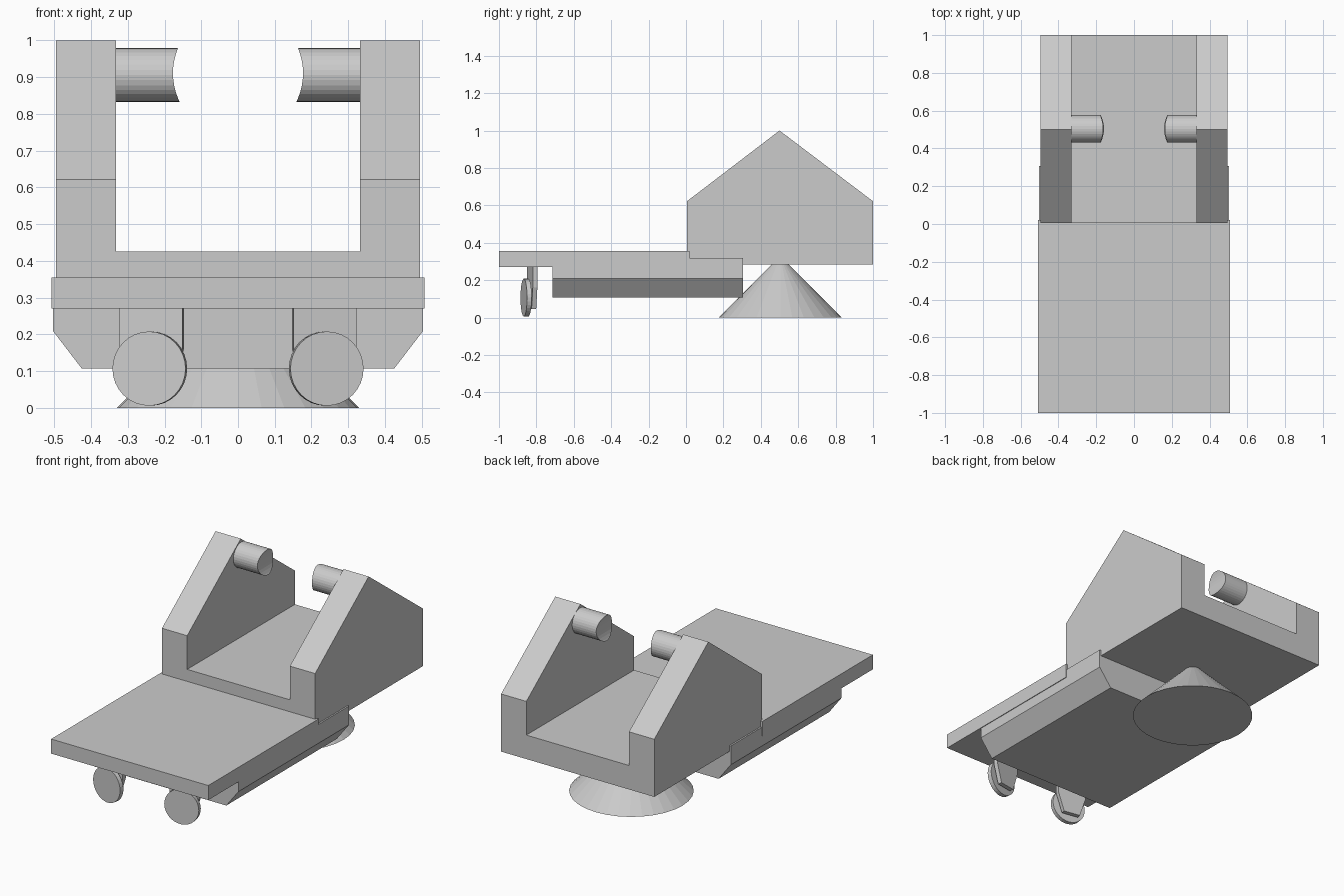
import bpy, bmesh
from math import radians, pi, sin, cos
from mathutils import Matrix

if "Cube" in bpy.data.objects:
    bpy.data.objects.remove(bpy.data.objects["Cube"])


def finish(name, bm, matrix=None):
    bmesh.ops.recalc_face_normals(bm, faces=bm.faces)
    if matrix is not None:
        bm.transform(matrix)
    mesh = bpy.data.meshes.new(name)
    bm.to_mesh(mesh)
    bm.free()
    obj = bpy.data.objects.new(name, mesh)
    bpy.context.collection.objects.link(obj)
    return obj


def prism(name, profile, axis, lo, hi, matrix=None):
    """Extrude a closed profile: (y, z) points along x, or (x, z) points along y."""
    bm = bmesh.new()
    place = (lambda p, t: (t, p[0], p[1])) if axis == 'x' else (lambda p, t: (p[0], t, p[1]))
    a = [bm.verts.new(place(p, lo)) for p in profile]
    b = [bm.verts.new(place(p, hi)) for p in profile]
    bm.faces.new(a)
    bm.faces.new(b[::-1])
    n = len(profile)
    for i in range(n):
        j = (i + 1) % n
        bm.faces.new((a[i], b[i], b[j], a[j]))
    return finish(name, bm, matrix)


def box(name, x, y, z):
    return prism(name, [(x[0], z[0]), (x[1], z[0]), (x[1], z[1]), (x[0], z[1])], 'y', *y)


def cone(name, r1, r2, depth, matrix, sides=32):
    bm = bmesh.new()
    bmesh.ops.create_cone(bm, cap_ends=True, segments=sides,
                          radius1=r1, radius2=r2, depth=depth)
    return finish(name, bm, matrix)


def cut(obj, cutter):
    mod = obj.modifiers.new("cut", 'BOOLEAN')
    mod.operation = 'DIFFERENCE'
    mod.solver = 'EXACT'
    mod.object = cutter
    bpy.context.view_layer.objects.active = obj
    bpy.ops.object.modifier_apply(modifier=mod.name)
    bpy.data.objects.remove(cutter)


# Cradle: gabled block with a wide slot leaving two walls and a floor
cradle = prism("cradle", [(0.005, 0.285), (1.0, 0.285), (1.0, 0.622), (0.5, 1.0), (0.005, 0.622)],
               'x', -0.495, 0.495)
cut(cradle, box("slot_cutter", (-0.332, 0.332), (-0.2, 1.2), (0.425, 1.2)))

# Flat deck and chamfered underbody
box("deck", (-0.508, 0.508), (-1.0, 0.02), (0.27, 0.355))
prism("underbody", [(-0.425, 0.107), (0.425, 0.107), (0.504, 0.21), (0.504, 0.32),
                    (-0.504, 0.32), (-0.504, 0.21)], 'y', -0.715, 0.306)

# Conical foot
cone("cone_foot", 0.33, 0.0, 0.33, Matrix.Translation((0, 0.504, 0.165)))

for side, label in ((-1, "left"), (1, "right")):
    # Pegs with a saddle cut at the inner end
    turn_x = Matrix.Rotation(pi / 2, 4, 'Y')
    peg = cone("peg_" + label, 0.073, 0.073, 0.24,
               Matrix.Translation((side * 0.22, 0.504, 0.906)) @ turn_x)
    cut(peg, cone("saddle_cutter", 0.177, 0.177, 0.6,
                  Matrix.Translation((0, 0.504, 0.911)) @ Matrix.Rotation(pi / 2, 4, 'X'), 64))

    # Small wheels and tapered leg plates, toed outwards
    yaw = Matrix.Rotation(side * radians(10), 4, 'Z')
    prism("wheel_leg_" + label,
          [(-0.087, 0.275), (-0.087, 0.16), (-0.05, 0.045),
           (0.05, 0.045), (0.087, 0.16), (0.087, 0.275)], 'y', -0.0125, 0.0125,
          Matrix.Translation((side * 0.235, -0.822, 0)) @ yaw)
    cone("wheel_" + label, 0.101, 0.101, 0.025,
         Matrix.Translation((side * 0.24, -0.855, 0.107)) @ yaw
         @ Matrix.Rotation(pi / 2, 4, 'X'))
